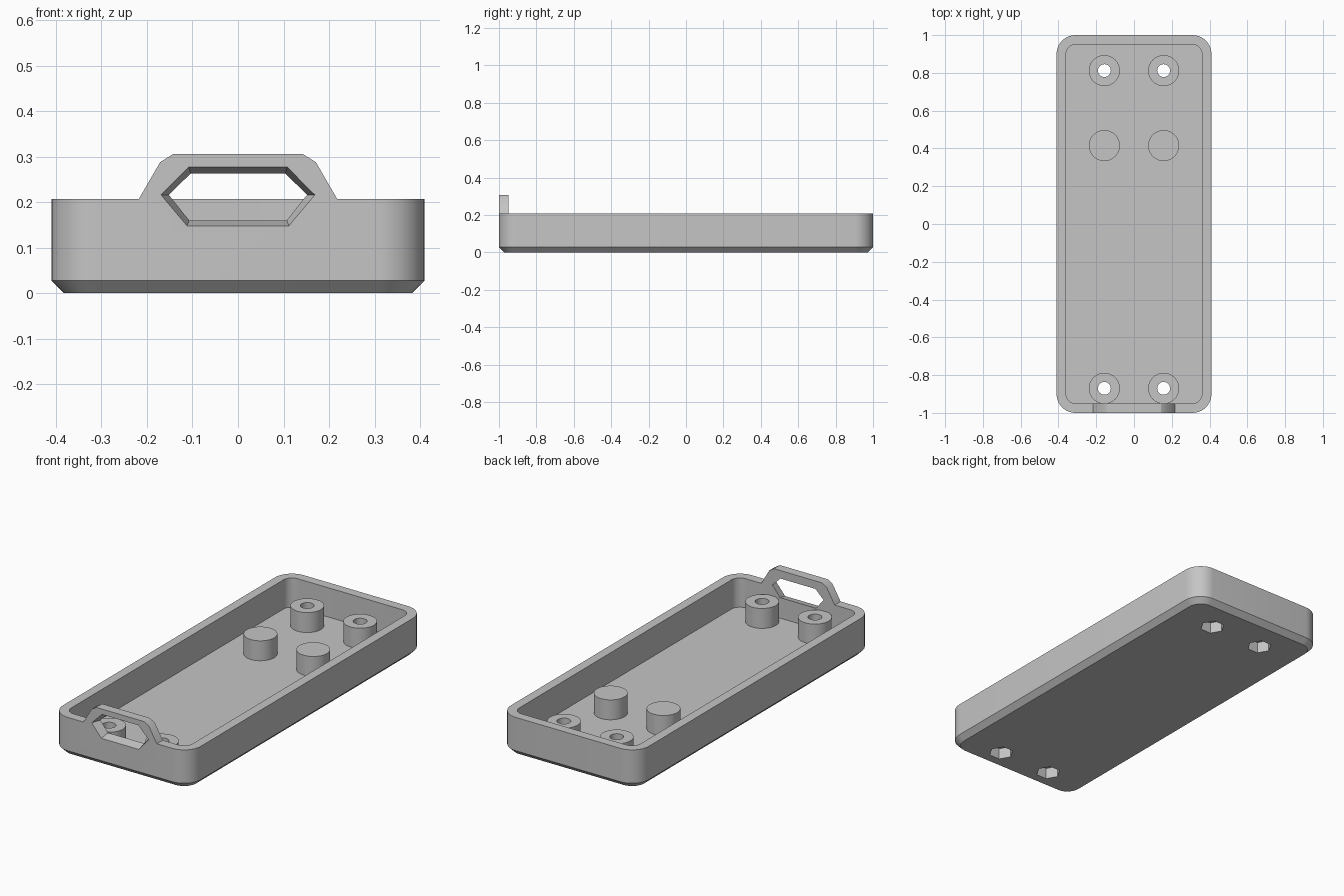
import bpy, bmesh, math
from mathutils import Vector

cube = bpy.data.objects.get("Cube")
if cube:
    bpy.data.objects.remove(cube, do_unlink=True)

HALF_X, HALF_Y, RIM = 0.41, 1.0, 0.207
WALL, FLOOR, CHAMFER, CORNER = 0.05, 0.05, 0.028, 0.1
POST_X, POST_R, POST_TOP = 0.157, 0.082, 0.157

grey = bpy.data.materials.new("plain grey")
grey.use_nodes = True
colour = (0.56, 0.56, 0.56, 1)
grey.diffuse_color = colour
grey.node_tree.nodes["Principled BSDF"].inputs["Base Color"].default_value = colour


def loft(name, rings):
    """Closed solid skinned through rings of equal point count, capped at both ends."""
    bm = bmesh.new()
    loops = [[bm.verts.new(p) for p in ring] for ring in rings]
    n = len(loops[0])
    for a, b in zip(loops, loops[1:]):
        for i in range(n):
            j = (i + 1) % n
            bm.faces.new((a[i], a[j], b[j], b[i]))
    bm.faces.new(loops[0][::-1])
    bm.faces.new(loops[-1])
    bmesh.ops.recalc_face_normals(bm, faces=bm.faces)
    mesh = bpy.data.meshes.new(name)
    bm.to_mesh(mesh)
    bm.free()
    mesh.materials.append(grey)
    obj = bpy.data.objects.new(name, mesh)
    bpy.context.collection.objects.link(obj)
    return obj


def rounded_ring(inset, z, steps=10):
    """Rounded rectangle, inset from the outer tray outline."""
    r = max(CORNER - inset, 0.01)
    cx, cy = HALF_X - inset - r, HALF_Y - inset - r
    ring = []
    for quarter, (sx, sy) in enumerate(((1, 1), (-1, 1), (-1, -1), (1, -1))):
        for k in range(steps + 1):
            a = math.pi / 2 * (quarter + k / steps)
            ring.append((sx * cx + r * math.cos(a), sy * cy + r * math.sin(a), z))
    return ring


def prism(name, x, y, r, z0, z1, sides):
    angles = [math.tau * i / sides for i in range(sides)]
    return loft(name, [[(x + r * math.cos(a), y + r * math.sin(a), z) for a in angles]
                       for z in (z0, z1)])


def mirrored(half):
    """Full x-z outline from its +x half."""
    return half + [(-x, z) for x, z in reversed(half)]


def select_only(obj):
    bpy.ops.object.select_all(action='DESELECT')
    obj.select_set(True)
    bpy.context.view_layer.objects.active = obj


def cut(obj, cutters):
    select_only(obj)
    for cutter in cutters:
        mod = obj.modifiers.new("cut", 'BOOLEAN')
        mod.operation = 'DIFFERENCE'
        mod.solver = 'EXACT'
        mod.object = cutter
        bpy.ops.object.modifier_apply(modifier=mod.name)


# Tray shell: chamfered base, walls, rim and floor
tray = loft("tray", [rounded_ring(CHAMFER, 0), rounded_ring(0, CHAMFER),
                     rounded_ring(0, RIM), rounded_ring(WALL, RIM),
                     rounded_ring(WALL, FLOOR)])

# Carry loop standing on the front wall
outline = mirrored([(0.218, RIM), (0.171, 0.288), (0.142, 0.306)])
loop = loft("carry_loop", [[(x, y, z) for x, z in outline]
                           for y in (-HALF_Y, -HALF_Y + WALL)])

# Tapered six-sided opening through loop and wall
front = mirrored([(0.112, 0.148), (0.169, 0.216), (0.108, 0.277)])
back = mirrored([(0.107, 0.16), (0.152, 0.216), (0.104, 0.263)])


def opening_ring(t):
    y = -HALF_Y + WALL * t
    return [Vector((fx, y, fz)).lerp(Vector((bx, y, bz)), t)
            for (fx, fz), (bx, bz) in zip(front, back)]


opening = loft("opening_cutter", [opening_ring(-0.2), opening_ring(1.2)])
cutters = [opening]
parts = [tray, loop]
cut(loop, [opening])

# Posts: drilled pairs at both ends, solid pair between
for label, y, drilled in (("front", -0.87, True), ("middle", 0.415, False),
                          ("back", 0.812, True)):
    for side, x in (("left", POST_X), ("right", -POST_X)):
        post = prism(f"{label}_{side}_post", x, y, POST_R, FLOOR - 0.02, POST_TOP, 48)
        parts.append(post)
        if drilled:
            hole = prism("screw_hole_cutter", x, y, 0.034, -0.1, 0.3, 32)
            pocket = prism("nut_pocket_cutter", x, y, 0.062, -0.1, 0.06, 6)
            cut(post, [hole, pocket])
            cutters += [hole, pocket]
cut(tray, cutters)

for cutter in cutters:
    bpy.data.objects.remove(cutter, do_unlink=True)

# Smooth curved sides, keep edges crisp
for part in parts:
    select_only(part)
    bpy.ops.object.shade_smooth_by_angle(angle=math.radians(30))
